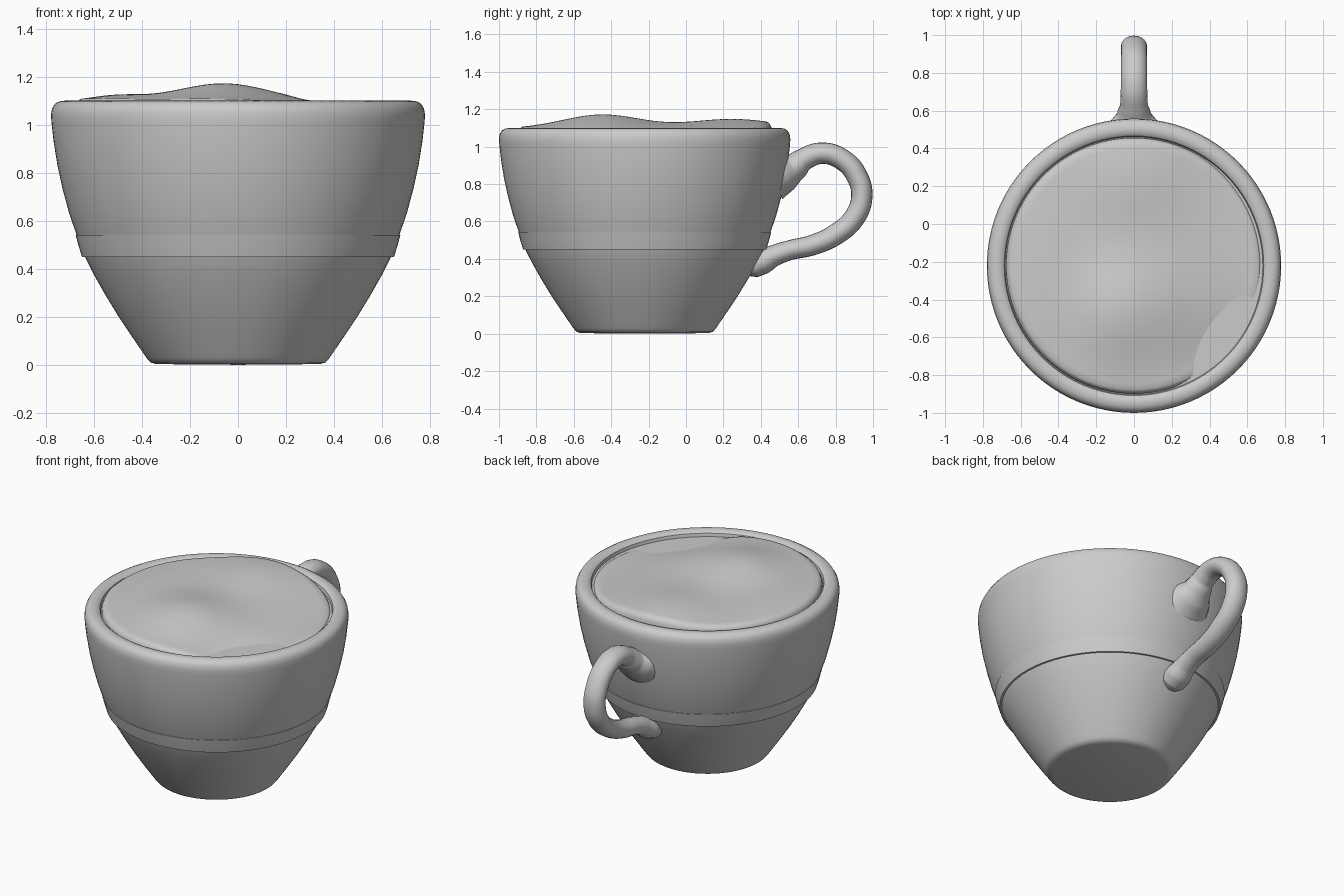
import bpy, bmesh, math

if "Cube" in bpy.data.objects:
    bpy.data.objects.remove(bpy.data.objects["Cube"])

CY = -0.221   # the bowl sits forward of the origin, the handle goes to +y
SEG = 96


def finish(obj, angle=35):
    bpy.ops.object.select_all(action='DESELECT')
    obj.select_set(True)
    bpy.context.view_layer.objects.active = obj
    bpy.ops.object.shade_smooth_by_angle(angle=math.radians(angle))


def lathe(name, profile, height=None, closed=False):
    """Revolve (r, z) points about the bowl axis; r = 0 makes a pole.
    height(x, y, r, z) may replace the z of each vertex."""
    bm = bmesh.new()
    rings = []
    for r, z in profile:
        ring = []
        for i in range(1 if r == 0 else SEG):
            a = 2 * math.pi * i / SEG
            x, y = r * math.cos(a), CY + r * math.sin(a)
            ring.append(bm.verts.new((x, y, height(x, y, r, z) if height else z)))
        rings.append(ring)
    pairs = list(zip(rings, rings[1:]))
    if closed:
        pairs.append((rings[-1], rings[0]))
    for a, b in pairs:
        for i in range(SEG):
            j = (i + 1) % SEG
            quad = [a[i % len(a)], a[j % len(a)], b[j % len(b)], b[i % len(b)]]
            bm.faces.new(list(dict.fromkeys(quad)))
    bmesh.ops.recalc_face_normals(bm, faces=bm.faces)
    me = bpy.data.meshes.new(name)
    bm.to_mesh(me)
    bm.free()
    obj = bpy.data.objects.new(name, me)
    bpy.context.collection.objects.link(obj)
    finish(obj)
    return obj


# Cup body: outer wall, rounded rim, inner wall and floor
lathe("cup_body", [
    (0, 0.0), (0.34, 0.003), (0.365, 0.01), (0.378, 0.025), (0.392, 0.045),
    (0.44, 0.115), (0.50, 0.205), (0.555, 0.295), (0.60, 0.375), (0.638, 0.45),
    (0.672, 0.54), (0.703, 0.63), (0.73, 0.73), (0.752, 0.83), (0.768, 0.93),
    (0.777, 1.01), (0.779, 1.04), (0.775, 1.067), (0.763, 1.087), (0.745, 1.097),
    (0.722, 1.10), (0.70, 1.096), (0.687, 1.085), (0.682, 1.065), (0.672, 0.93),
    (0.635, 0.72), (0.56, 0.45), (0.45, 0.22), (0.33, 0.07), (0, 0.06)])

# Raised band around the belly
lathe("belly_band", [(0.62, 0.45), (0.65, 0.45), (0.664, 0.495), (0.676, 0.54),
                     (0.64, 0.54)], closed=True)

# Liquid surface just under the rim
lathe("liquid", [(0, 1.065), (0.4, 1.065), (0.683, 1.065)])


# Foam: an uneven mound that sinks on the right
def bump(x, y, cx, cy, sx, sy):
    return math.exp(-((x - cx) / sx) ** 2 - ((y - cy) / sy) ** 2)


def foam_height(x, y, r, z):
    h = 1.098 + 0.074 * bump(x, y, -0.06, -0.45, 0.28, 0.30)
    h += 0.05 * bump(x, y, -0.05, 0.25, 0.28, 0.32)
    h += 0.024 * bump(x, y, -0.5, -0.2, 0.16, 0.4)
    h -= 0.025 * max(0, min(1, (x - 0.2) / 0.35))
    h -= 0.05 * bump(x, y, 0.52, -0.75, 0.28, 0.28)
    return h - z


rows = [0] + [0.655 * i / 22 for i in range(1, 23)]
lathe("foam", [(r, 0) for r in rows] + [(0.668, 0.008), (0.677, 0.025), (0.679, 0.06)],
      foam_height)

# Handle: tube along a path (y, z, radius), flared where it meets the cup
path = [(0.47, 0.845, 0.135), (0.535, 0.868, 0.105), (0.575, 0.888, 0.077),
        (0.63, 0.932, 0.06), (0.73, 0.965, 0.057), (0.84, 0.928, 0.057),
        (0.915, 0.84, 0.057), (0.94, 0.735, 0.057), (0.90, 0.62, 0.057),
        (0.80, 0.53, 0.057), (0.68, 0.475, 0.055), (0.55, 0.445, 0.053),
        (0.47, 0.417, 0.057), (0.41, 0.386, 0.068), (0.36, 0.365, 0.066),
        (0.32, 0.35, 0.045)]
cu = bpy.data.curves.new("handle", 'CURVE')
cu.dimensions = '3D'
cu.bevel_depth = 1.0
cu.bevel_resolution = 8
cu.resolution_u = 8
cu.use_fill_caps = True
sp = cu.splines.new('BEZIER')
sp.bezier_points.add(len(path) - 1)
for p, (y, z, r) in zip(sp.bezier_points, path):
    p.co = (0, y, z)
    p.radius = r
    p.handle_left_type = p.handle_right_type = 'AUTO'
handle = bpy.data.objects.new("handle", cu)
bpy.context.collection.objects.link(handle)
handle.scale.x = 1.22
bpy.ops.object.select_all(action='DESELECT')
handle.select_set(True)
bpy.context.view_layer.objects.active = handle
bpy.ops.object.convert(target='MESH')
finish(bpy.context.view_layer.objects.active, 60)

# Rounded knob where the handle's lower end meets the cup
bpy.ops.mesh.primitive_uv_sphere_add(segments=32, ring_count=16, radius=0.068,
                                     location=(0, 0.385, 0.378))
knob = bpy.context.object
knob.name = "handle_lower_knob"
knob.scale = (1.22, 1, 1)
finish(knob)
